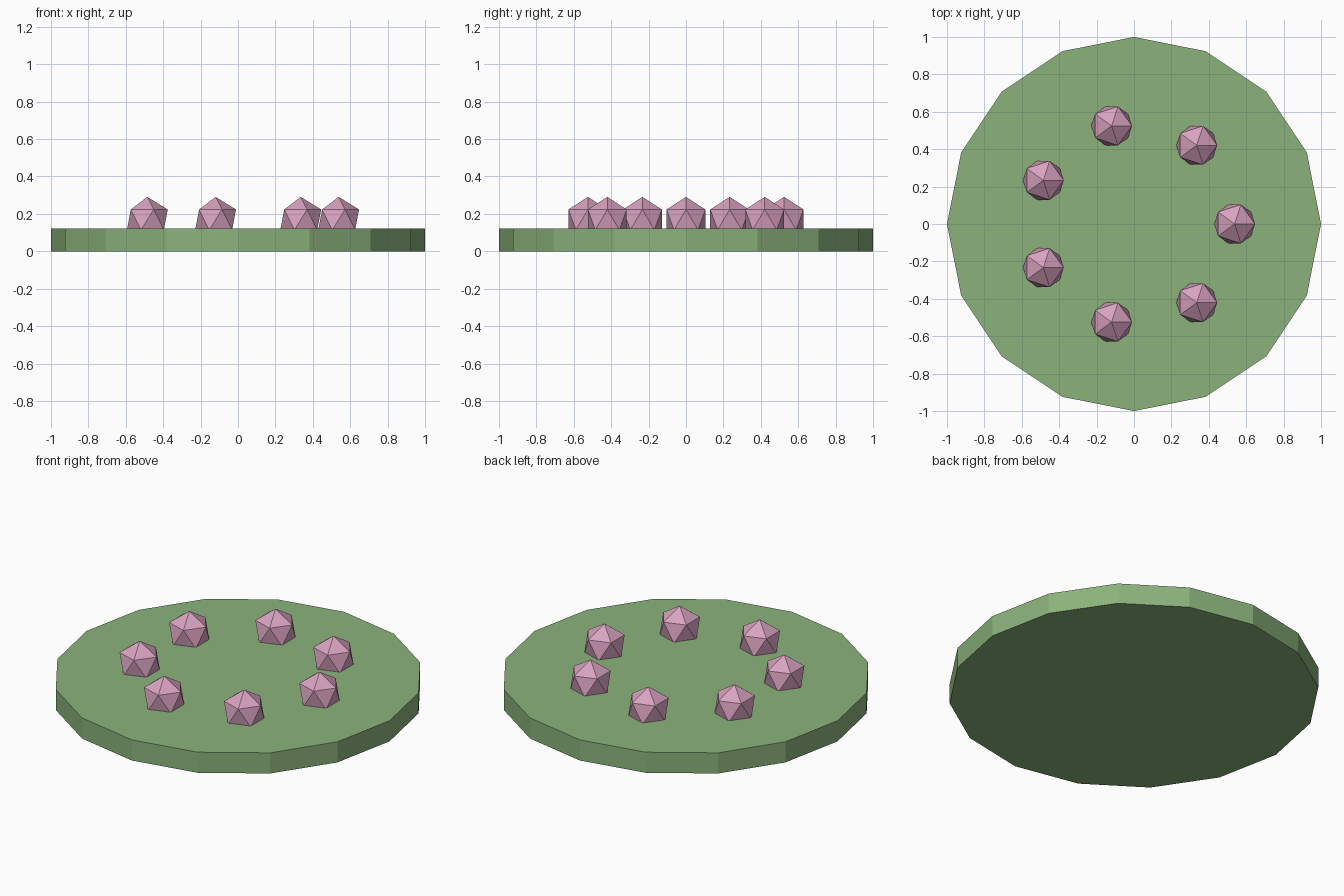
import bpy
from math import cos, sin, tau

cube = bpy.data.objects.get("Cube")
if cube:
    bpy.data.objects.remove(cube, do_unlink=True)


def make_material(name, rgb):
    mat = bpy.data.materials.new(name)
    mat.use_nodes = True
    color = (*rgb, 1.0)
    mat.diffuse_color = color
    mat.node_tree.nodes["Principled BSDF"].inputs["Base Color"].default_value = color
    return mat


def finish(name, mat):
    obj = bpy.context.object
    obj.name = name
    obj.data.materials.append(mat)
    return obj


green = make_material("leaf green", (0.26, 0.45, 0.20))
pink = make_material("blossom pink", (0.69, 0.36, 0.52))

# Flat sixteen-sided pad, with a corner on each axis
PAD_HEIGHT = 0.123
SIDES = 16
bpy.ops.mesh.primitive_cylinder_add(vertices=SIDES, radius=1, depth=PAD_HEIGHT,
                                    location=(0, 0, PAD_HEIGHT / 2))
finish("pad", green)

# Ring of faceted buds, sunk slightly into the pad, all turned the same way
BUDS = 7
RING_RADIUS = 0.538
for i in range(BUDS):
    angle = tau * i / BUDS
    bpy.ops.mesh.primitive_ico_sphere_add(
        subdivisions=1, radius=0.122,
        location=(RING_RADIUS * cos(angle), RING_RADIUS * sin(angle), 0.169))
    finish(f"bud_{i + 1}", pink)
